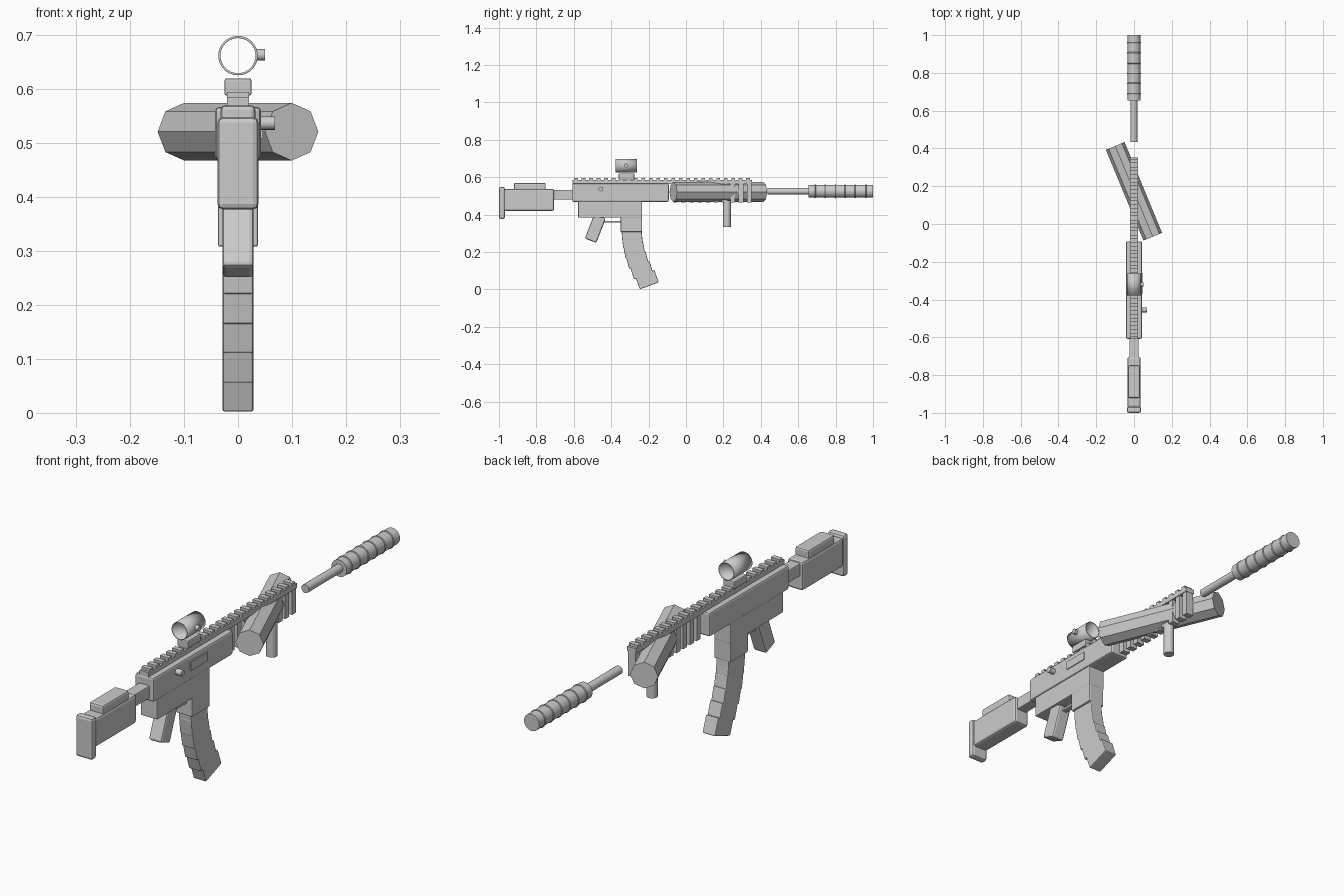
import bpy, bmesh
from math import radians, pi
from mathutils import Matrix

if "Cube" in bpy.data.objects:
    bpy.data.objects.remove(bpy.data.objects["Cube"])


def finish(bm, name, smooth=False):
    bmesh.ops.recalc_face_normals(bm, faces=bm.faces)
    me = bpy.data.meshes.new(name)
    bm.to_mesh(me)
    bm.free()
    ob = bpy.data.objects.new(name, me)
    bpy.context.collection.objects.link(ob)
    if smooth:
        bpy.ops.object.select_all(action='DESELECT')
        bpy.context.view_layer.objects.active = ob
        ob.select_set(True)
        bpy.ops.object.shade_smooth_by_angle(angle=radians(35))
    return ob


def box(name, y, z, width, bevel=0.0, x=0.0, tilt=0.0):
    """Box spanning y and z ranges, tilted about x round its own centre."""
    bm = bmesh.new()
    bmesh.ops.create_cube(bm, size=1)
    bm.transform(Matrix.Diagonal((width, y[1] - y[0], z[1] - z[0], 1)))
    ob = finish(bm, name)
    ob.location = (x, sum(y) / 2, sum(z) / 2)
    ob.rotation_euler.x = radians(tilt)
    if bevel:
        m = ob.modifiers.new("soft_edges", 'BEVEL')
        m.width, m.segments = bevel, 2
    return ob


def cylinder(name, loc, r, length, axis='y', sides=32, caps=True):
    bm = bmesh.new()
    bmesh.ops.create_cone(bm, cap_ends=caps, segments=sides,
                          radius1=r, radius2=r, depth=length)
    if axis != 'z':
        bm.transform(Matrix.Rotation(pi / 2, 4, 'X' if axis == 'y' else 'Y'))
    ob = finish(bm, name, smooth=sides > 8)
    ob.location = loc
    return ob


# Shoulder stock
box("butt_plate", (-1.0, -0.968), (0.377, 0.548), 0.076, 0.01)
box("stock", (-0.972, -0.705), (0.42, 0.538), 0.07, 0.01)
box("cheek_rest", (-0.92, -0.75), (0.53, 0.57), 0.064, 0.008)
box("stock_tube", (-0.72, -0.60), (0.48, 0.532), 0.048, 0.004)

# Receiver, magazine well and controls
box("upper_receiver", (-0.608, -0.092), (0.468, 0.567), 0.085, 0.008)
box("lower_receiver", (-0.577, -0.235), (0.384, 0.472), 0.076, 0.004)
box("magazine_well", (-0.35, -0.235), (0.308, 0.39), 0.074, 0.004)
box("ejection_port", (-0.37, -0.26), (0.508, 0.543), 0.008, x=0.042)
cylinder("charging_handle", (0.052, -0.455, 0.537), 0.0125, 0.034, 'x', 16)
box("grip", (-0.518, -0.452), (0.256, 0.396), 0.058, 0.008, tilt=-21)
box("trigger_guard", (-0.46, -0.345), (0.358, 0.367), 0.022)

# Curved magazine made of tilting segments
segments = [(-0.29, 0.306, 4), (-0.286, 0.261, 7), (-0.276, 0.208, 10),
            (-0.26, 0.157, 14), (-0.237, 0.104, 17), (-0.208, 0.0525, 20)]
for i, (y, z, a) in enumerate(segments):
    box(f"magazine_segment_{i}", (y - 0.054, y + 0.054),
        (z - 0.035, z + 0.035), 0.057, 0.004, tilt=a)

# Top rail with teeth
box("rail", (-0.608, 0.352), (0.565, 0.585), 0.04)
for i in range(24):
    y = -0.588 + i * 0.04
    box(f"rail_tooth_{i}", (y - 0.01, y + 0.01), (0.584, 0.595), 0.04)

# Slats hanging under the front of the rail
for i in range(10):
    y = 0.338 - i * 0.044
    box(f"rail_slat_{i}", (y - 0.0125, y + 0.0125), (0.464, 0.567), 0.034)

# Eight-sided handguard, turned off axis, and foregrip
guard = cylinder("handguard", (0.0, 0.173, 0.521), 0.0535, 0.52, sides=8)
guard.rotation_euler.z = radians(22.5)
cylinder("foregrip", (0, 0.219, 0.405), 0.021, 0.14, 'z', 24)

# Ring sight: mount, open tube, side knob
box("sight_mount", (-0.36, -0.276), (0.588, 0.62), 0.05, 0.004)
tube = cylinder("sight_tube", (0, -0.32, 0.662), 0.0365, 0.116, caps=False)
tube.modifiers.new("wall", 'SOLIDIFY').thickness = 0.004
cylinder("sight_knob", (0.0425, -0.32, 0.6635), 0.011, 0.015, 'x', 16)

# Barrel and ribbed muzzle tube
cylinder("barrel", (0, 0.55, 0.525), 0.0175, 0.23, sides=24)
cylinder("muzzle_tube", (0, 0.8275, 0.525), 0.0345, 0.345)
for i in range(6):
    bpy.ops.mesh.primitive_torus_add(
        location=(0, 0.69 + i * 0.054, 0.525), rotation=(pi / 2, 0, 0),
        major_radius=0.033, minor_radius=0.0045,
        major_segments=32, minor_segments=8)
    bpy.context.object.name = f"muzzle_ring_{i}"
    bpy.ops.object.shade_smooth_by_angle(angle=radians(35))
